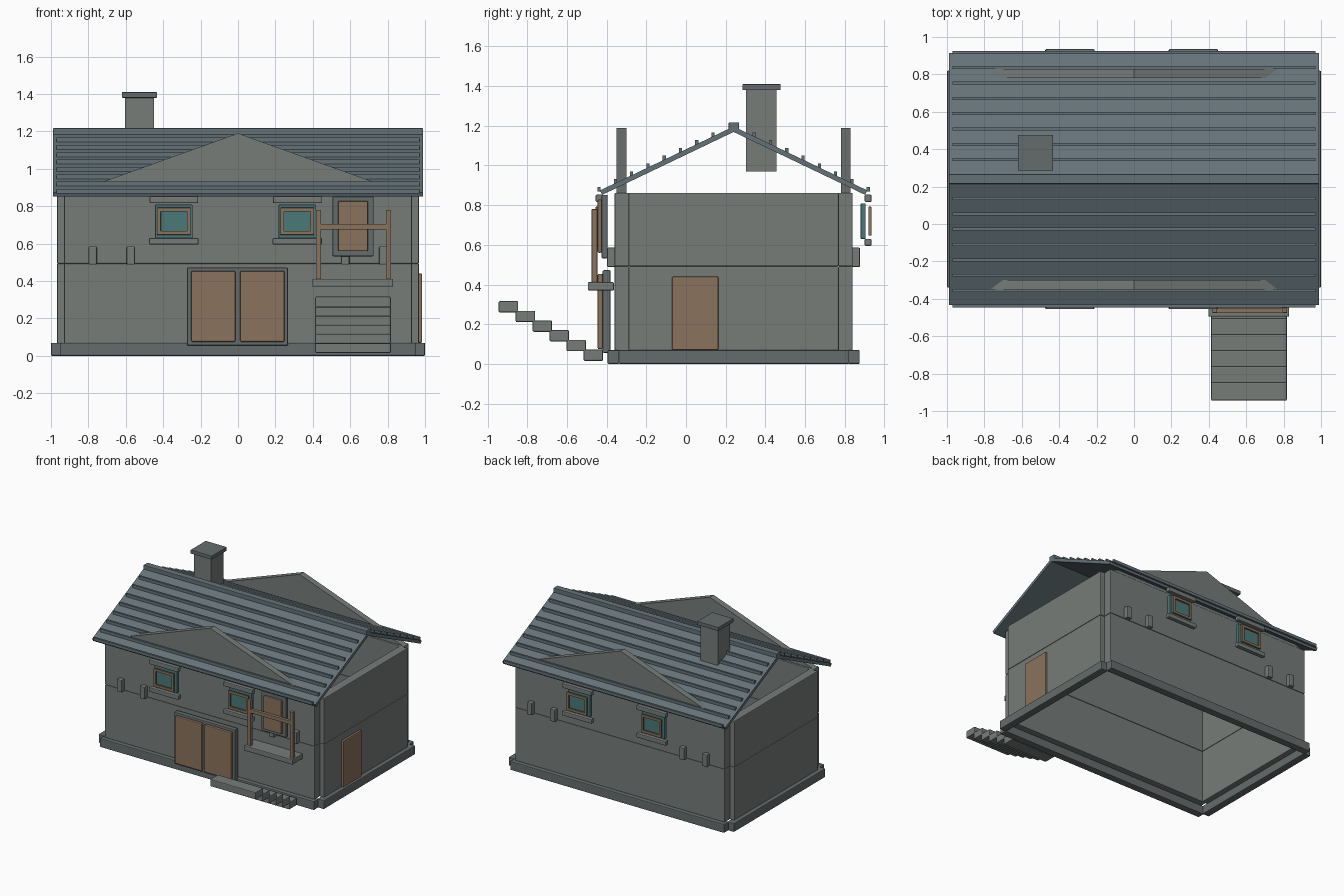
import bpy, bmesh, math
from mathutils import Matrix

if "Cube" in bpy.data.objects:
    bpy.data.objects.remove(bpy.data.objects["Cube"])

MID = 0.24  # y of the ridge line; front and back mirror about it


def mat(name, col):
    m = bpy.data.materials.new(name)
    m.diffuse_color = (*col, 1)
    m.use_nodes = True
    m.node_tree.nodes["Principled BSDF"].inputs["Base Color"].default_value = m.diffuse_color
    return m


STONE = mat("stone", (0.18, 0.20, 0.19))
DARK = mat("dark_stone", (0.13, 0.15, 0.15))
SLATE = mat("slate", (0.13, 0.17, 0.19))
WOOD = mat("wood", (0.26, 0.17, 0.11))
GLASS = mat("glass", (0.07, 0.19, 0.19))


def finish(name, bm, m, bevel=0):
    bmesh.ops.recalc_face_normals(bm, faces=bm.faces)
    me = bpy.data.meshes.new(name)
    bm.to_mesh(me)
    bm.free()
    ob = bpy.data.objects.new(name, me)
    bpy.context.collection.objects.link(ob)
    me.materials.append(m)
    if bevel:
        mod = ob.modifiers.new("bevel", 'BEVEL')
        mod.width = bevel
        mod.segments = 2
    return ob


def box(name, x, y, z, m=STONE, bevel=0.006, tilt=0):
    """Box from (min, max) ranges, optionally tilted about x."""
    bm = bmesh.new()
    bmesh.ops.create_cube(bm, size=1)
    c = [(a + b) / 2 for a, b in (x, y, z)]
    s = [b - a for a, b in (x, y, z)]
    bm.transform(Matrix.Translation(c) @ Matrix.Rotation(tilt, 4, 'X') @ Matrix.Diagonal((*s, 1)))
    return finish(name, bm, m, bevel)


def both(name, x, y, z, m=STONE, bevel=0.006, tilt=0):
    """Front box plus its mirrored copy at the back."""
    box("front_" + name, x, y, z, m, bevel, tilt)
    box("back_" + name, x, (2 * MID - y[1], 2 * MID - y[0]), z, m, bevel, -tilt)


def sides(name, x, y, z, m=STONE, bevel=0.006):
    box("right_" + name, x, y, z, m, bevel)
    box("left_" + name, (-x[1], -x[0]), y, z, m, bevel)


# plinth ring
both("plinth", (-0.95, 0.95), (-0.395, -0.335), (0, 0.07), DARK)
sides("plinth", (0.94, 1.0), (-0.34, 0.82), (0, 0.07), DARK)

# two storeys of hollow walls
for level, z in (("lower", (0.065, 0.492)), ("upper", (0.492, 0.862))):
    both(level + "_wall", (-0.93, 0.93), (-0.36, -0.285), z)
    sides(level + "_wall", (0.895, 0.968), (-0.29, 0.77), z)

# triangular gables standing on the long walls
for side, y in (("front", -0.35), ("back", 0.78)):
    bm = bmesh.new()
    f = bm.faces.new([bm.verts.new(p) for p in ((-0.92, y, 0.86), (0.92, y, 0.86), (0, y, 1.19))])
    ext = bmesh.ops.extrude_face_region(bm, geom=[f])
    bmesh.ops.translate(bm, vec=(0, 0.05, 0),
                        verts=[v for v in ext["geom"] if isinstance(v, bmesh.types.BMVert)])
    finish(side + "_gable", bm, STONE)

# roof slopes, battens and ridge cap
y0, z0, y1, z1 = -0.428, 0.863, 0.243, 1.184
ln, ang = math.hypot(y1 - y0, z1 - z0), math.atan2(z1 - z0, y1 - y0)
yc, zc = (y0 + y1) / 2, (z0 + z1) / 2
both("roof_slope", (-0.99, 0.99), (yc - ln / 2, yc + ln / 2), (zc - 0.0125, zc + 0.0125),
     SLATE, 0, ang)
for i in range(8):
    y = -0.438 + 0.082 * i
    z = z0 + (y - y0) * (z1 - z0) / (y1 - y0) + 0.022
    both(f"roof_batten_{i}", (-0.97, 0.97), (y - 0.008, y + 0.008), (z - 0.012, z + 0.012), SLATE, 0)
box("ridge_cap", (-0.99, 0.99), (0.215, 0.267), (1.18, 1.217), SLATE, 0.004)

# chimney
box("chimney_stack", (-0.604, -0.45), (0.303, 0.457), (0.97, 1.385), STONE, 0)
box("chimney_cap", (-0.621, -0.433), (0.285, 0.477), (1.38, 1.41), DARK, 0.003)

# windows: glass plate, wooden frame, lintel and sill
for n, cx in (("left", -0.343), ("right", 0.317)):
    both(n + "_glass", (cx - 0.1, cx + 0.1), (-0.425, -0.4), (0.63, 0.808), GLASS, 0.003)
    for s in (-1, 1):
        side = "a" if s < 0 else "b"
        both(f"{n}_frame_upright_{side}", (cx + s * 0.08 - 0.01, cx + s * 0.08 + 0.01),
             (-0.455, -0.44), (0.647, 0.792), WOOD, 0.002)
        z = 0.7195 + s * 0.0625
        both(f"{n}_frame_rail_{side}", (cx - 0.09, cx + 0.09), (-0.455, -0.44),
             (z - 0.01, z + 0.01), WOOD, 0.002)
    both(n + "_lintel", (cx - 0.13, cx + 0.13), (-0.455, -0.42), (0.816, 0.853))
    both(n + "_sill", (cx - 0.132, cx + 0.132), (-0.455, -0.42), (0.595, 0.63))

# stone brackets on the storey line
for i, cx in enumerate((-0.777, -0.573, 0.573, 0.777)):
    both(f"bracket_{i}", (cx - 0.022, cx + 0.022), (-0.397, -0.355), (0.488, 0.586))

# main double door
box("main_door_frame", (-0.273, 0.267), (-0.42, -0.38), (0.055, 0.472), DARK)
for n, cx in (("left", -0.132), ("right", 0.13)):
    box(n + "_main_door", (cx - 0.118, cx + 0.118), (-0.445, -0.42), (0.075, 0.454), WOOD)

# side door
box("side_door", (0.955, 0.985), (-0.07, 0.163), (0.07, 0.44), WOOD)

# balcony door and balcony
box("balcony_door_frame", (0.505, 0.725), (-0.425, -0.395), (0.532, 0.852), DARK)
box("balcony_door", (0.535, 0.695), (-0.445, -0.425), (0.56, 0.828), WOOD)
box("balcony_slab", (0.397, 0.83), (-0.495, -0.363), (0.37, 0.412))
for n, cx in (("left", 0.431), ("right", 0.805)):
    box(n + "_balcony_post", (cx - 0.014, cx + 0.014), (-0.475, -0.447), (0.41, 0.78), WOOD, 0.003)
box("balcony_rail", (0.417, 0.819), (-0.474, -0.448), (0.675, 0.705), WOOD, 0.003)

# floating stair
for i in range(6):
    y, z = -0.895 + 0.0856 * i, 0.288 - 0.0488 * i
    box(f"step_{i}", (0.413, 0.817), (y - 0.049, y + 0.049), (z - 0.0285, z + 0.0285))
